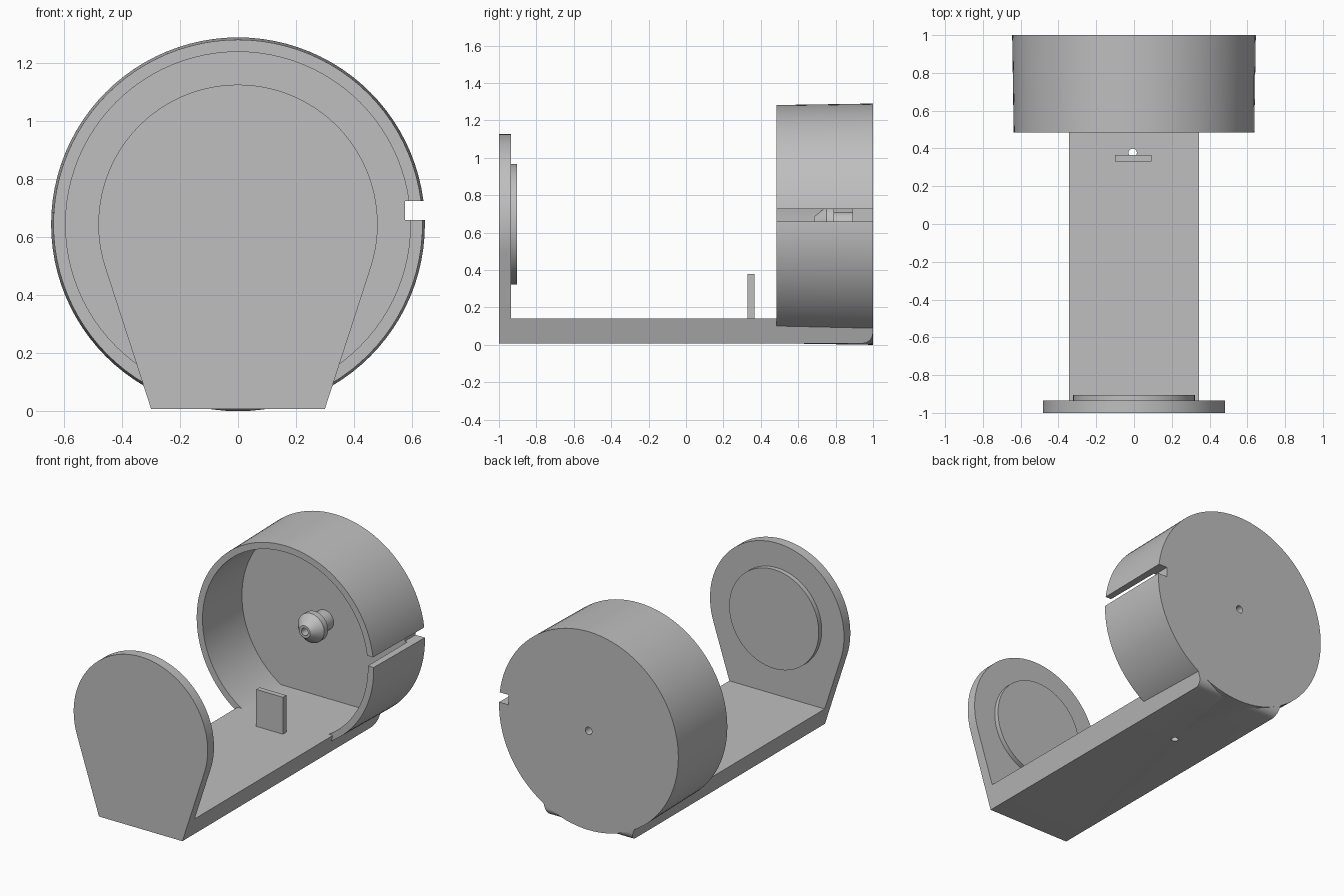
import bpy, bmesh, math
from mathutils import Vector

cube = bpy.data.objects.get("Cube")
if cube:
    bpy.data.objects.remove(cube, do_unlink=True)

AXIS_Z = 0.645      # height of the drum and plate axis
BASE_Z = 0.008      # underside of the base
FLOOR_Z = 0.14      # top of the base
PLATE_R = 0.482
FOOT = 0.3          # half width of the underside

grey = bpy.data.materials.new("plain grey")
grey.use_nodes = True
colour = (0.52, 0.52, 0.52, 1)
grey.diffuse_color = colour
grey.node_tree.nodes["Principled BSDF"].inputs["Base Color"].default_value = colour


def finish(name, bm):
    bmesh.ops.recalc_face_normals(bm, faces=bm.faces)
    mesh = bpy.data.meshes.new(name)
    bm.to_mesh(mesh)
    bm.free()
    mesh.materials.append(grey)
    obj = bpy.data.objects.new(name, mesh)
    bpy.context.collection.objects.link(obj)
    return obj


def prism(outline, y0, y1):
    """Extrude an x-z outline from y0 to y1."""
    bm = bmesh.new()
    face = bm.faces.new([bm.verts.new((x, y0, z)) for x, z in outline])
    res = bmesh.ops.extrude_face_region(bm, geom=[face])
    moved = [g for g in res["geom"] if isinstance(g, bmesh.types.BMVert)]
    bmesh.ops.translate(bm, verts=moved, vec=(0, y1 - y0, 0))
    return bm


def lathe(profile, steps):
    """Spin a closed (radius, y) profile around the axis."""
    bm = bmesh.new()
    verts = [bm.verts.new((r, y, AXIS_Z)) for r, y in profile]
    edges = [bm.edges.new((verts[i - 1], v)) for i, v in enumerate(verts)]
    bmesh.ops.spin(bm, geom=verts + edges, cent=(0, 0, AXIS_Z), axis=(0, 1, 0),
                   angle=math.tau, steps=steps, use_merge=True)
    bmesh.ops.remove_doubles(bm, verts=bm.verts, dist=1e-5)
    return bm


def box(name, lo, hi):
    outline = [(lo[0], lo[2]), (hi[0], lo[2]), (hi[0], hi[2]), (lo[0], hi[2])]
    return finish(name, prism(outline, lo[1], hi[1]))


def cut(obj, cutter):
    mod = obj.modifiers.new("cut", "BOOLEAN")
    mod.operation = "DIFFERENCE"
    mod.solver = "EXACT"
    mod.object = cutter
    bpy.context.view_layer.objects.active = obj
    bpy.ops.object.modifier_apply(modifier=mod.name)
    bpy.data.objects.remove(cutter, do_unlink=True)


def smooth(obj):
    bpy.ops.object.select_all(action="DESELECT")
    obj.select_set(True)
    bpy.context.view_layer.objects.active = obj
    bpy.ops.object.shade_smooth_by_angle(angle=math.radians(30))


# Front plate: round top with straight sides tangent to it
drop = BASE_Z - AXIS_Z
start = math.atan2(drop, FOOT) + math.acos(PLATE_R / math.hypot(FOOT, drop))
sweep = math.pi - 2 * start
outline = [(-FOOT, BASE_Z), (FOOT, BASE_Z)]
for i in range(65):
    a = start + sweep * i / 64
    outline.append((PLATE_R * math.cos(a), AXIS_Z + PLATE_R * math.sin(a)))
smooth(finish("front_plate", prism(outline, -1, -0.935)))

# Base: tapered bar whose rear lower edge is rounded
tx, tz = outline[2]
top = FOOT + (tx - FOOT) * (FLOOR_Z - BASE_Z) / (tz - BASE_Z)
bm = prism([(-FOOT, BASE_Z), (FOOT, BASE_Z), (top, FLOOR_Z), (-top, FLOOR_Z)],
           -0.935, 0.999)
rear = [e for e in bm.edges
        if all(v.co.y > 0.9 and v.co.z < 0.05 for v in e.verts)]
bmesh.ops.bevel(bm, geom=rear, offset=0.055, segments=8, profile=0.5,
                affect="EDGES")
base = finish("base", bm)
bpy.ops.mesh.primitive_cylinder_add(vertices=24, radius=0.022, depth=0.5,
                                    location=(-0.007, 0.377, 0.08))
cut(base, bpy.context.object)
smooth(base)

# Raised disc on the inside of the front plate
bpy.ops.mesh.primitive_cylinder_add(vertices=96, radius=0.322, depth=0.032,
                                    location=(0, -0.92, AXIS_Z),
                                    rotation=(math.pi / 2, 0, 0))
disc = bpy.context.object
disc.name = "plate_disc"
disc.data.materials.append(grey)
smooth(disc)

# Upright tab on the base
box("stop_tab", (-0.1, 0.33, FLOOR_Z - 0.01), (0.092, 0.365, 0.38))

# Open drum with a solid rear wall, centre hole and side slot
drum = finish("drum", lathe([(0.024, 1), (0.645, 1), (0.637, 0.485),
                             (0.595, 0.485), (0.595, 0.89), (0.024, 0.89)], 96))
cut(drum, box("slot_cutter", (0.577, 0.3, 0.66), (0.8, 1.2, 0.725)))
smooth(drum)

# Hollow peg with a conical head inside the drum
smooth(finish("peg", lathe([(0.024, 0.895), (0.024, 0.685), (0.04, 0.685),
                            (0.095, 0.75), (0.095, 0.79), (0.065, 0.79),
                            (0.065, 0.895)], 48)))
